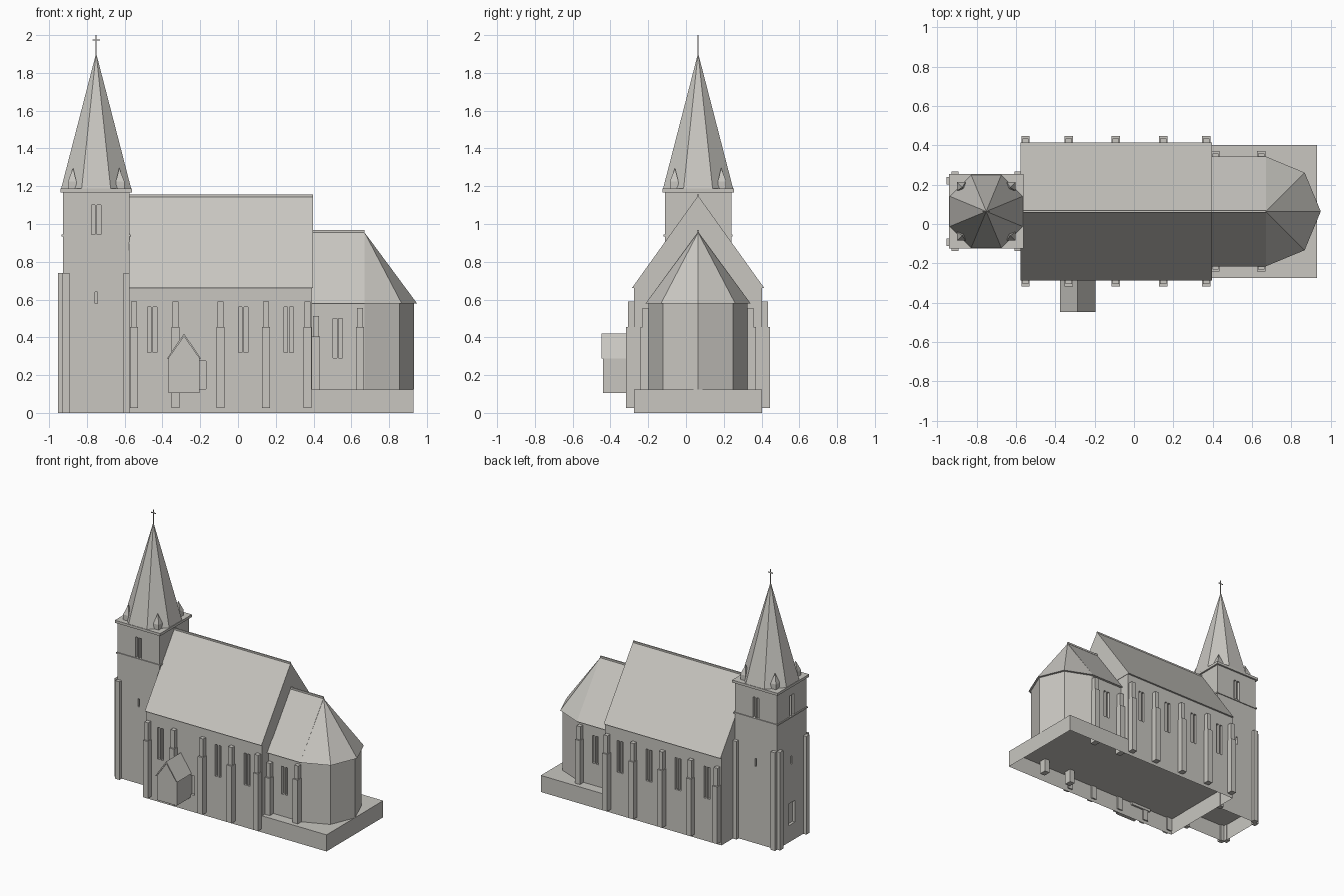
import bpy, bmesh, math
from mathutils import Vector

cube = bpy.data.objects.get("Cube")
if cube:
    bpy.data.objects.remove(cube, do_unlink=True)

stone = bpy.data.materials.new("warm grey stone")
stone.use_nodes = True
GREY = (0.58, 0.565, 0.53, 1)
stone.diffuse_color = GREY
stone.node_tree.nodes["Principled BSDF"].inputs["Base Color"].default_value = GREY

MID = 0.064                 # y of the church axis
TOWER_X = -0.751            # x of the tower axis
HALF = 0.338                # half width of the nave
T = 0.176                   # half width of the tower
R = 0.262                   # half width of the chancel
FLOOR = 0.125
SIDES = (-1, 1)


def finish(name, bm):
    bmesh.ops.recalc_face_normals(bm, faces=bm.faces)
    mesh = bpy.data.meshes.new(name)
    bm.to_mesh(mesh)
    bm.free()
    mesh.materials.append(stone)
    obj = bpy.data.objects.new(name, mesh)
    bpy.context.scene.collection.objects.link(obj)
    return obj


def add_box(bm, x, y, z):
    """Box from three (min, max) ranges."""
    verts = bmesh.ops.create_cube(bm, size=1)["verts"]
    for v in verts:
        v.co = Vector([sum(r) / 2 + c * (r[1] - r[0]) for r, c in zip((x, y, z), v.co)])


def boxes(name, ranges):
    bm = bmesh.new()
    for r in ranges:
        add_box(bm, *r)
    return finish(name, bm)


def skirt(name, x, y):
    """Hollow base below the floor, open underneath."""
    bm = bmesh.new()
    add_box(bm, x, y, (0, FLOOR))
    bottom = [f for f in bm.faces if f.calc_center_median().z < 0.001]
    bmesh.ops.delete(bm, geom=bottom, context="FACES_ONLY")
    finish(name, bm)


def prism(name, points, step):
    """Extrude a flat outline along a vector."""
    bm = bmesh.new()
    face = bm.faces.new([bm.verts.new(p) for p in points])
    new = bmesh.ops.extrude_face_region(bm, geom=[face])["geom"]
    bmesh.ops.translate(bm, vec=step, verts=[v for v in new if isinstance(v, bmesh.types.BMVert)])
    return finish(name, bm)


def spire(name, base, apex):
    """Solid that rises from a base outline to a point."""
    bm = bmesh.new()
    ring = [bm.verts.new(p) for p in base]
    tip = bm.verts.new(apex)
    bm.faces.new(ring)
    for a, b in zip(ring, ring[1:] + ring[:1]):
        bm.faces.new((a, b, tip))
    return finish(name, bm)


def around(lo, hi):
    """Range of y on the church axis."""
    return (MID + lo, MID + hi)


def side_range(side, near, far):
    """Range of y out from the axis on one side."""
    return tuple(sorted((MID + side * near, MID + side * far)))


def cut(target, ranges):
    cutter = boxes("opening_cutter", ranges)
    cutter.hide_render = True
    mod = target.modifiers.new("openings", "BOOLEAN")
    mod.operation = "DIFFERENCE"
    mod.solver = "EXACT"
    mod.object = cutter
    bpy.context.view_layer.objects.active = target
    bpy.ops.object.modifier_apply(modifier=mod.name)
    bpy.data.objects.remove(cutter, do_unlink=True)


def lancets(x, side, wall, z):
    """Pair of tall openings in a long wall."""
    depth = side_range(side, wall - 0.02, wall + 0.05)
    return [((x + s * 0.015 - 0.01, x + s * 0.015 + 0.01), depth, z) for s in SIDES]


# Hollow bases of nave, terrace and tower
skirt("nave_and_terrace_base", (-0.577, 0.93), around(-HALF, HALF))
skirt("tower_base", (TOWER_X - T, TOWER_X + T), around(-T, T))

# Nave, roof and ridge
nave = boxes("nave_walls", [((-0.577, 0.393), around(-HALF, HALF), (FLOOR, 0.665))])
windows = [((-0.30, -0.17), side_range(-1, HALF - 0.02, HALF + 0.05), (FLOOR + 0.002, 0.275))]
for x in (-0.455, -0.215, 0.027, 0.268):
    for side in SIDES:
        if side == 1 or x != -0.215:
            windows += lancets(x, side, HALF, (0.32, 0.56))
cut(nave, windows)
prism("nave_roof", [(-0.577, MID - 0.351, 0.66), (-0.577, MID + 0.351, 0.66),
                    (-0.577, MID, 1.15)], (0.973, 0, 0))
boxes("nave_ridge", [((-0.577, 0.396), around(-0.005, 0.005), (1.143, 1.155))])


# Chancel with a half octagonal apse
def apse_outline(radius, z):
    arc = [math.radians(a) for a in range(-90, 91, 45)]
    return [(0.67 + radius * math.cos(a), MID + radius * math.sin(a), z) for a in arc]


chancel = prism("chancel_walls", apse_outline(R, FLOOR)
                + [(0.38, MID + R, FLOOR), (0.38, MID - R, FLOOR)], (0, 0, 0.457))
cut(chancel, [b for side in SIDES for b in lancets(0.528, side, R, (0.29, 0.50))])
prism("chancel_roof", [(0.385, MID - 0.279, 0.578), (0.385, MID + 0.279, 0.578),
                       (0.385, MID, 0.96)], (0.285, 0, 0))
boxes("chancel_ridge", [((0.39, 0.67), around(-0.005, 0.005), (0.955, 0.968))])
spire("apse_roof", apse_outline(0.279, 0.578), (0.67, MID, 0.955))


# Stepped buttresses along both long walls
def buttresses(name, wall, places):
    ranges = []
    for x, step, top in places:
        for side in SIDES:
            ranges.append(((x - 0.021, x + 0.021), side_range(side, wall - 0.01, wall + 0.044), (0.025, step)))
            ranges.append(((x - 0.016, x + 0.016), side_range(side, wall - 0.01, wall + 0.032), (step, top)))
    boxes(name, ranges)


buttresses("nave_buttresses", HALF,
           [(x, 0.455, 0.59) for x in (-0.551, -0.332, -0.093, 0.148, 0.367)])
buttresses("chancel_buttresses", R, [(0.414, 0.405, 0.512), (0.647, 0.455, 0.555)])

# Porch with a thin gabled roof
PORCH_X = -0.286
prism("porch_walls", [(PORCH_X - 0.083, -0.44, 0.105), (PORCH_X + 0.083, -0.44, 0.105),
                      (PORCH_X + 0.083, -0.44, 0.29), (PORCH_X, -0.44, 0.408),
                      (PORCH_X - 0.083, -0.44, 0.29)], (0, 0.18, 0))
prism("porch_roof", [(PORCH_X - 0.091, -0.448, 0.287), (PORCH_X - 0.082, -0.448, 0.287),
                     (PORCH_X, -0.448, 0.404), (PORCH_X + 0.082, -0.448, 0.287),
                     (PORCH_X + 0.091, -0.448, 0.287), (PORCH_X, -0.448, 0.42)], (0, 0.19, 0))

# Tower
tower = boxes("tower_walls", [((TOWER_X - T, TOWER_X + T), around(-T, T), (FLOOR, 1.17))])
west = (TOWER_X - T - 0.05, TOWER_X - T + 0.02)
openings = [(west, around(-0.006, 0.006), (0.58, 0.64)),
            (west, around(-0.04, 0.04), (FLOOR + 0.002, 0.29))]
for side in SIDES:
    openings += lancets(TOWER_X, side, T, (0.945, 1.10))
    openings.append(((TOWER_X - 0.006, TOWER_X + 0.006),
                     side_range(side, T - 0.02, T + 0.05), (0.58, 0.64)))
    openings.append((west, around(side * 0.015 - 0.01, side * 0.015 + 0.01), (0.945, 1.10)))
cut(tower, openings)


def square_slab(name, half, z):
    boxes(name, [((TOWER_X - half, TOWER_X + half), around(-half, half), z)])


square_slab("tower_string_course", T + 0.007, (0.934, 0.944))
square_slab("tower_cornice", T + 0.013, (1.168, 1.187))

# Tower corner buttresses
corners = []
for side in SIDES:
    out = side_range(side, T - 0.01, T + 0.026)
    corners.append(((-0.928, -0.892), out, (0, 0.74)))
    corners.append(((-0.607, -0.575), out, (0, 0.74)))
    corners.append(((-0.953, -0.92), side_range(side, T - 0.038, T), (0, 0.74)))
boxes("tower_buttresses", corners)

# Octagonal spire
radius = 0.186 / math.cos(math.pi / 8)
octagon = [(TOWER_X + radius * math.cos(a), MID + radius * math.sin(a), 1.185)
           for a in (math.pi / 8 * (2 * i + 1) for i in range(8))]
spire("spire", octagon, (TOWER_X, MID, 1.905))

# Pinnacles on the four corners
for sx in SIDES:
    for sy in SIDES:
        cx, cy, h = TOWER_X + sx * 0.127, MID + sy * 0.127, 0.022
        boxes("pinnacle_base", [((cx - h, cx + h), (cy - h, cy + h), (1.185, 1.226))])
        ring = [(cx + a * h, cy + b * h, 1.226) for a, b in ((-1, -1), (1, -1), (1, 1), (-1, 1))]
        spire("pinnacle_top", ring, (cx - sx * 0.005, cy - sy * 0.005, 1.297))

# Cross
boxes("cross", [((TOWER_X - 0.003, TOWER_X + 0.003), around(-0.002, 0.002), (1.89, 2.0)),
                ((TOWER_X - 0.02, TOWER_X + 0.02), around(-0.002, 0.002), (1.972, 1.978))])
